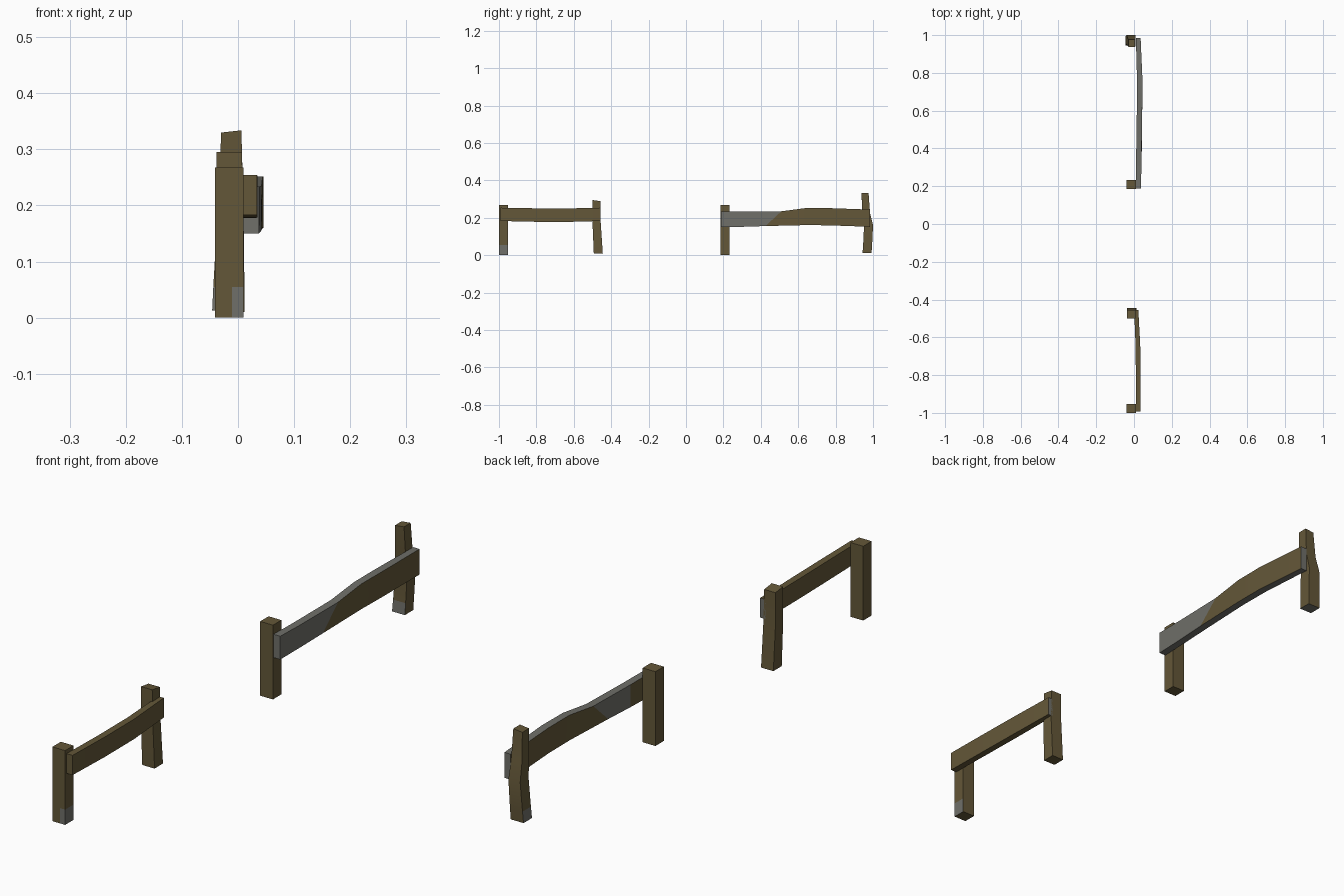
import bpy, bmesh, math

if "Cube" in bpy.data.objects:
    bpy.data.objects.remove(bpy.data.objects["Cube"])


def material(name, rgb):
    m = bpy.data.materials.new(name)
    m.diffuse_color = (*rgb, 1)
    m.use_nodes = True
    m.node_tree.nodes["Principled BSDF"].inputs["Base Color"].default_value = m.diffuse_color
    return m


BROWN = material("olive brown wood", (0.127, 0.096, 0.040))
GREY = material("weathered grey wood", (0.160, 0.160, 0.142))


def loft(name, rings, is_grey):
    """Skin a list of equal-length rings, cap the ends, colour by rule."""
    bm = bmesh.new()
    loops = [[bm.verts.new(p) for p in r] for r in rings]
    n = len(loops[0])
    for a, b in zip(loops, loops[1:]):
        for i in range(n):
            j = (i + 1) % n
            bm.faces.new((a[i], a[j], b[j], b[i]))
    bm.faces.new(loops[0])
    bm.faces.new(loops[-1])
    bmesh.ops.recalc_face_normals(bm, faces=bm.faces)
    bm.normal_update()
    for f in bm.faces:
        f.material_index = int(is_grey(f.calc_center_median(), f.normal))
    me = bpy.data.meshes.new(name)
    bm.to_mesh(me)
    bm.free()
    me.materials.append(BROWN)
    me.materials.append(GREY)
    ob = bpy.data.objects.new(name, me)
    bpy.context.collection.objects.link(ob)
    bpy.ops.object.select_all(action='DESELECT')
    ob.select_set(True)
    bpy.context.view_layer.objects.active = ob
    bpy.ops.object.shade_smooth_by_angle(angle=math.radians(30))


def post(name, sections, is_grey):
    """Sections: x0, x1, y0, y1, z, z rise toward +x, z rise toward +y."""
    rings = []
    for x0, x1, y0, y1, z, rx, ry in sections:
        xm = x0 + (x1 - x0) * 0.6
        rings.append([(x, y, z + rx * (x - x0) / (x1 - x0) + ry * (y - y0) / (y1 - y0))
                      for x, y in ((x0, y0), (xm, y0), (x1, y0), (x1, y1), (x0, y1))])
    loft(name, rings, is_grey)


def rail(name, sections, is_grey):
    """Sections: y at bottom, y at top, x0, x1, z0, z1."""
    loft(name, [[(x0, yb, z0), (x1, yb, z0), (x1, yt, z1), (x0, yt, z1)]
                for yb, yt, x0, x1, z0, z1 in sections], is_grey)


# Straight posts
S = (-0.041, 0.010)
post("short_front_post",
     [(*S, -1.0, -0.952, z, 0, 0) for z in (0, 0.055, 0.268)],
     lambda c, n: c.z < 0.05 and (n.x > 0.5 or (n.y < -0.5 and c.x > -0.012)))
post("long_front_post",
     [(*S, 0.185, 0.233, z, 0, 0) for z in (0, 0.268)],
     lambda c, n: False)

# Leaning and bent posts
post("short_back_post",
     [(-0.037, 0.012, -0.493, -0.445, 0.010, 0, 0),
      (-0.038, 0.010, -0.500, -0.456, 0.175, 0, 0),
      (-0.038, 0.007, -0.499, -0.456, 0.295, 0, -0.006)],
     lambda c, n: False)
post("long_back_post",
     [(-0.046, 0.005, 0.944, 0.992, 0.013, 0, 0),
      (-0.044, 0.006, 0.947, 0.995, 0.055, 0, 0),
      (-0.038, 0.009, 0.952, 1.000, 0.160, 0, 0),
      (-0.034, 0.009, 0.943, 0.984, 0.225, 0, 0),
      (-0.030, 0.006, 0.938, 0.976, 0.330, 0.004, 0)],
     lambda c, n: c.z < 0.05 and (n.x < -0.5 or n.y < -0.5 or n.z < -0.5))

# Short rail
rail("short_rail",
     [(-0.992, -0.992, 0.010, 0.034, 0.183, 0.254),
      (-0.810, -0.810, 0.010, 0.035, 0.179, 0.251),
      (-0.640, -0.640, 0.008, 0.033, 0.178, 0.250),
      (-0.456, -0.456, 0.001, 0.023, 0.183, 0.254)],
     lambda c, n: n.y > 0.7)

# Long rail, weathered on its front part, its edges and its ends
rail("long_rail",
     [(0.188, 0.188, 0.010, 0.037, 0.150, 0.234),
      (0.300, 0.300, 0.011, 0.039, 0.152, 0.233),
      (0.425, 0.510, 0.013, 0.042, 0.156, 0.235),
      (0.640, 0.640, 0.016, 0.044, 0.161, 0.252),
      (0.760, 0.760, 0.016, 0.045, 0.160, 0.252),
      (0.985, 0.985, 0.010, 0.035, 0.152, 0.244)],
     lambda c, n: abs(n.y) > 0.7 or abs(n.z) > 0.7 or
     (n.x > 0.5 and c.y < 0.46) or (n.x < -0.5 and 0.3 < c.y < 0.46))
